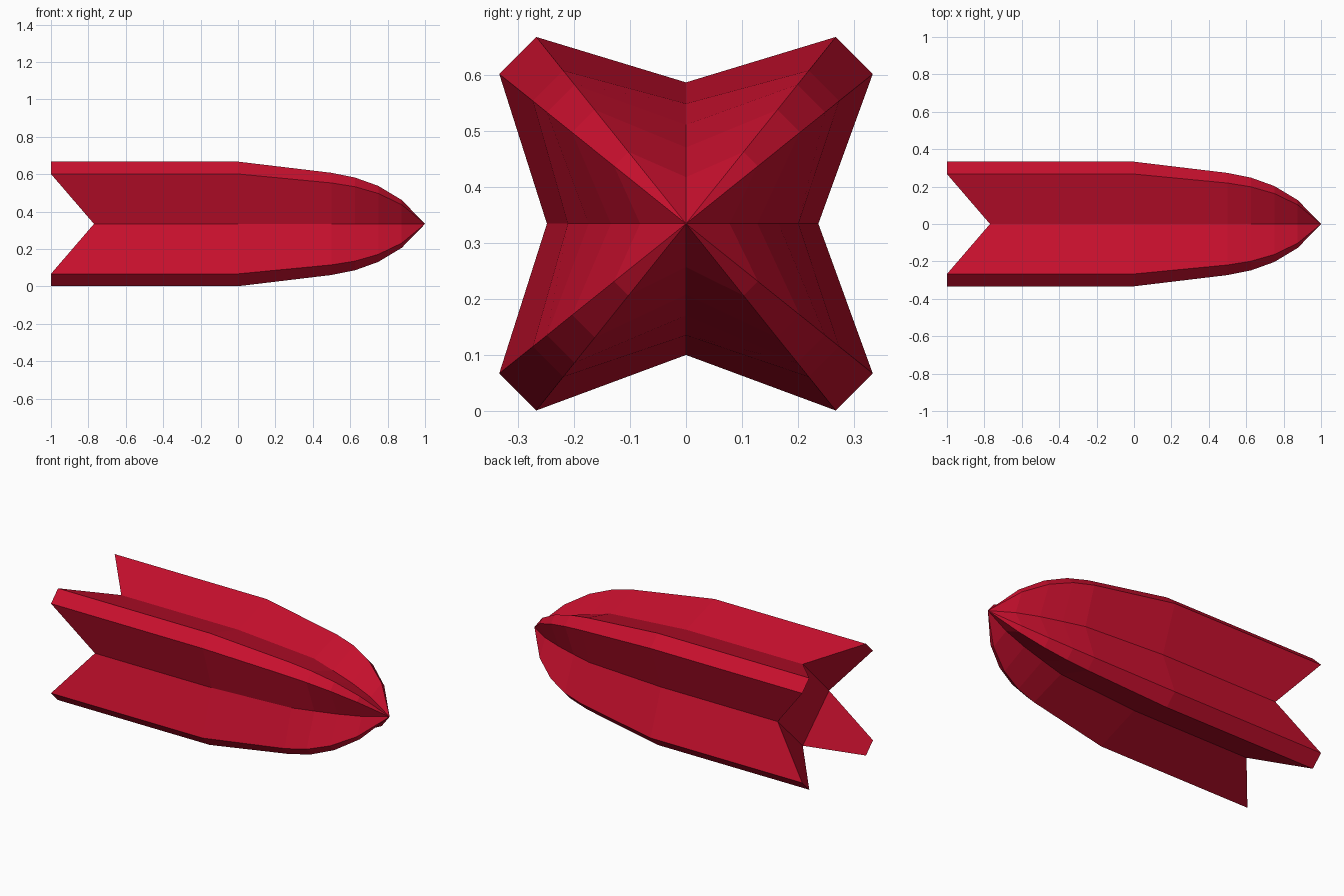
import bpy, bmesh

if "Cube" in bpy.data.objects:
    bpy.data.objects.remove(bpy.data.objects["Cube"])

CENTRE_Z = 0.334
TIP_OUT, TIP_IN = 0.333, 0.267          # the two corners of each fin tip
# valley depth: right (+y), top, left (-y), bottom
VALLEYS = [(0.236, 0), (0, 0.252), (-0.248, 0), (0, -0.234)]
FINS = [(1, 1), (-1, 1), (-1, -1), (1, -1)]

# stations: x of fins, x of valleys, fin scale, valley scale
STATIONS = [(-1, -0.77, 1, 1), (0, 0, 1, 1), (0.5, 0.5, 0.82, 0.85),
            (0.625, 0.625, 0.745, 0.70), (0.75, 0.75, 0.61, 0.54),
            (0.875, 0.875, 0.385, 0.33)]

red = bpy.data.materials.new("crimson red")
red.diffuse_color = (0.578, 0.005, 0.027, 1)
red.use_nodes = True
red.node_tree.nodes["Principled BSDF"].inputs["Base Color"].default_value = red.diffuse_color

bm = bmesh.new()


def ring(xf, xv, sf, sv):
    """Four-pointed star section: valley, then two fin-tip corners, repeated."""
    verts = []
    for i, ((vy, vz), (fy, fz)) in enumerate(zip(VALLEYS, FINS)):
        verts.append(bm.verts.new((xv, vy * sv, CENTRE_Z + vz * sv)))
        corners = [(TIP_OUT, TIP_IN), (TIP_IN, TIP_OUT)]
        if i % 2:
            corners.reverse()
        for cy, cz in corners:
            verts.append(bm.verts.new((xf, fy * cy * sf, CENTRE_Z + fz * cz * sf)))
    return verts


# Finned body
rings = [ring(*s) for s in STATIONS]
for a, b in zip(rings, rings[1:]):
    for i in range(12):
        j = (i + 1) % 12
        bm.faces.new((a[i], a[j], b[j], b[i]))

# Pointed nose
nose = bm.verts.new((1, 0, CENTRE_Z))
for i in range(12):
    bm.faces.new((rings[-1][i], rings[-1][(i + 1) % 12], nose))

# Notched tail: sloping fin ends around a flat diamond
tail = rings[0]
for i in range(0, 12, 3):
    bm.faces.new((tail[i], tail[i + 1], tail[i + 2], tail[(i + 3) % 12]))
bm.faces.new(tail[0::3])

bmesh.ops.recalc_face_normals(bm, faces=bm.faces)
mesh = bpy.data.meshes.new("finned_dart")
bm.to_mesh(mesh)
bm.free()
mesh.materials.append(red)
bpy.context.collection.objects.link(bpy.data.objects.new("finned_dart", mesh))
